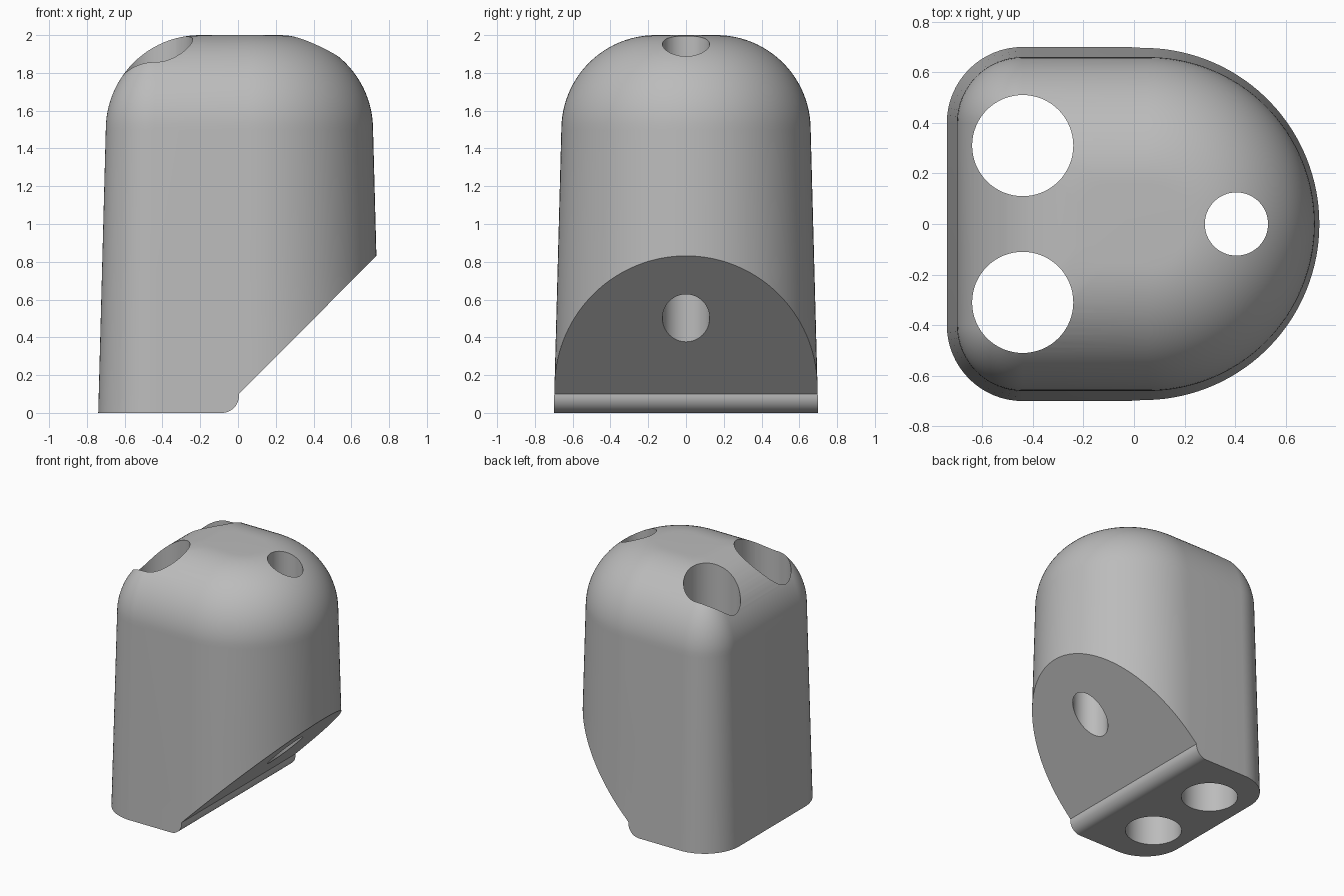
import bpy, bmesh
from math import sin, cos, pi, radians

cube = bpy.data.objects.get("Cube")
if cube:
    bpy.data.objects.remove(cube, do_unlink=True)

grey = bpy.data.materials.new("plain grey")
grey.use_nodes = True
colour = (0.5, 0.5, 0.5, 1)
grey.diffuse_color = colour
grey.node_tree.nodes["Principled BSDF"].inputs["Base Color"].default_value = colour


def loft(name, rings):
    """Closed solid through rings of equal point count."""
    bm = bmesh.new()
    rows = [[bm.verts.new(p) for p in ring] for ring in rings]
    n = len(rows[0])
    for low, high in zip(rows, rows[1:]):
        for i in range(n):
            j = (i + 1) % n
            bm.faces.new((low[i], low[j], high[j], high[i]))
    bm.faces.new(rows[0][::-1])
    bm.faces.new(rows[-1])
    bmesh.ops.recalc_face_normals(bm, faces=bm.faces)
    mesh = bpy.data.meshes.new(name)
    bm.to_mesh(mesh)
    bm.free()
    mesh.materials.append(grey)
    obj = bpy.data.objects.new(name, mesh)
    bpy.context.collection.objects.link(obj)
    return obj


def arc(cx, cy, r, start, end, steps):
    angles = [radians(start + (end - start) * i / steps) for i in range(steps + 1)]
    return [(cx + r * cos(a), cy + r * sin(a)) for a in angles]


def outline(inset, z):
    """Half-round plan outline with two rounded corners, shrunk by inset."""
    half, left = 0.70 - inset, -0.74 + inset
    r = max(0.30 - inset, 0.10)
    points = arc(0.055, 0, half, -90, 90, 64)
    points += arc(left + r, half - r, r, 90, 180, 16)
    points += arc(left + r, r - half, r, 180, 270, 16)
    return [(x, y, z) for x, y in points]


# Body: drafted walls, then a large rounded top
rings = [outline(0, 0), outline(0.02, 0.75)]
for i in range(25):
    a = i / 24 * pi / 2
    rings.append(outline(0.04 + 0.5 * (1 - cos(a)), 1.5 + 0.5 * sin(a)))
body = loft("rounded_housing", rings)

# Sloping underside with a rounded lip at the foot
lip = arc(-0.085, 0.09, 0.09, -90, 0, 12)
under = [(-0.085, -0.2)] + lip + [(0.005, 0.1), (1.005, 1.105), (1.2, -0.2)]
cutters = [loft("underside_cutter", [[(x, y, z) for x, z in under] for y in (-1, 1)])]

# Vertical through holes
for name, x, y, r in (("front_hole_cutter", -0.44, -0.31, 0.2),
                      ("back_hole_cutter", -0.44, 0.31, 0.2),
                      ("small_hole_cutter", 0.405, 0, 0.125)):
    circle = arc(x, y, r, 0, 360, 64)[:-1]
    cutters.append(loft(name, [[(px, py, z) for px, py in circle] for z in (-0.5, 2.5)]))

bpy.ops.object.select_all(action="DESELECT")
bpy.context.view_layer.objects.active = body
body.select_set(True)
for cutter in cutters:
    cutter.hide_render = True
    mod = body.modifiers.new(cutter.name, "BOOLEAN")
    mod.operation, mod.solver, mod.object = "DIFFERENCE", "EXACT", cutter
    bpy.ops.object.modifier_apply(modifier=mod.name)
    bpy.data.objects.remove(cutter, do_unlink=True)

bpy.ops.object.shade_smooth_by_angle(angle=radians(25))
